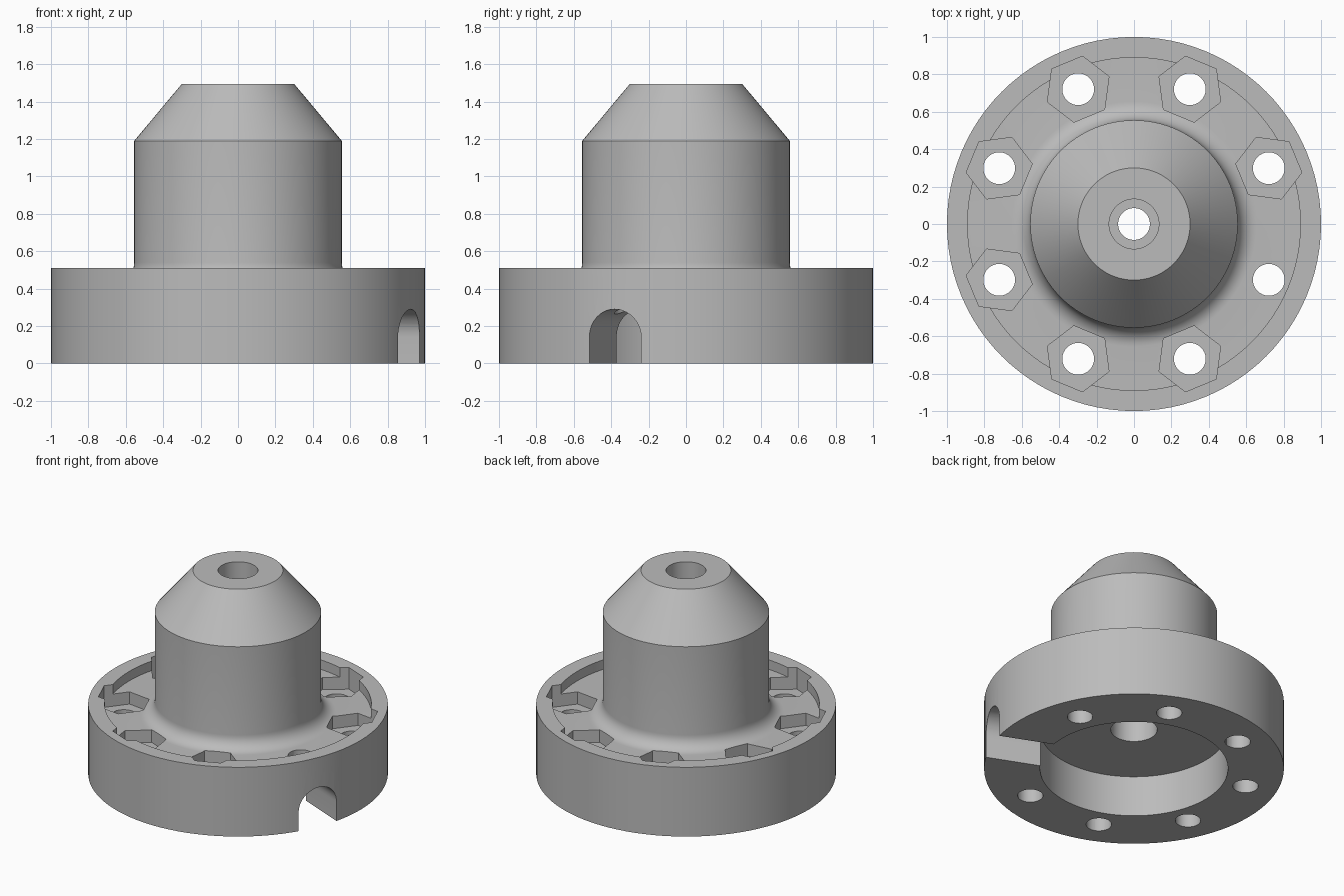
import bpy, bmesh, math
from mathutils import Matrix

cube = bpy.data.objects.get("Cube")
if cube:
    bpy.data.objects.remove(cube, do_unlink=True)

SEGMENTS = 96
BOLT_CIRCLE = 0.78
SLOT_ANGLE = math.radians(-22.5)

grey = bpy.data.materials.new("machined_grey")
grey.use_nodes = True
colour = (0.5, 0.5, 0.5, 1)
grey.diffuse_color = colour
grey.node_tree.nodes["Principled BSDF"].inputs["Base Color"].default_value = colour


def finish(bm, name):
    bmesh.ops.recalc_face_normals(bm, faces=bm.faces)
    mesh = bpy.data.meshes.new(name)
    bm.to_mesh(mesh)
    bm.free()
    mesh.materials.append(grey)
    obj = bpy.data.objects.new(name, mesh)
    bpy.context.collection.objects.link(obj)
    return obj


def lathe(name, profile):
    """Turn a closed (radius, height) outline around z."""
    bm = bmesh.new()
    rings = []
    for i in range(SEGMENTS):
        a = math.tau * i / SEGMENTS
        rings.append([bm.verts.new((r * math.cos(a), r * math.sin(a), z)) for r, z in profile])
    n = len(profile)
    for i in range(SEGMENTS):
        a, b = rings[i], rings[(i + 1) % SEGMENTS]
        for j in range(n):
            k = (j + 1) % n
            bm.faces.new((a[j], b[j], b[k], a[k]))
    return finish(bm, name)


def prism(name, outline, depth, matrix):
    """Extrude a flat outline along its own z, then place it."""
    bm = bmesh.new()
    face = bm.faces.new([bm.verts.new((x, y, 0)) for x, y in outline])
    ext = bmesh.ops.extrude_face_region(bm, geom=[face])
    top = [v for v in ext["geom"] if isinstance(v, bmesh.types.BMVert)]
    bmesh.ops.translate(bm, verts=top, vec=(0, 0, depth))
    bmesh.ops.transform(bm, matrix=matrix, verts=bm.verts)
    return finish(bm, name)


def polygon(sides, radius, turn=0):
    return [(radius * math.cos(turn + math.tau * i / sides),
             radius * math.sin(turn + math.tau * i / sides)) for i in range(sides)]


# Flange, filleted hub, conical nose and stepped bore in one turned body
fillet = [(0.655 - 0.1 * math.sin(t), 0.54 - 0.1 * math.cos(t))
          for t in (math.pi / 2 * i / 8 for i in range(9))]
profile = [(0.155, 0.3), (0.627, 0.3), (0.627, 0), (1, 0), (1, 0.51), (0.89, 0.51), (0.89, 0.44)]
profile += fillet
profile += [(0.555, 1.19), (0.3, 1.495), (0.133, 1.495), (0.133, 1.25),
            (0.085, 1.25), (0.085, 1.05), (0.155, 1.05)]
body = lathe("flanged_hub", profile)

# Bolt holes all round, nut pockets except above the slot
cutters = []
for i in range(8):
    angle = SLOT_ANGLE + math.tau * i / 8
    place = Matrix.Rotation(angle, 4, "Z") @ Matrix.Translation((BOLT_CIRCLE, 0, 0))
    if i:
        pocket = polygon(6, 0.178, math.pi / 6)
        cutters.append(prism("nut_pocket_cutter", pocket, 0.4,
                             place @ Matrix.Translation((0, 0, 0.35))))
    cutters.append(prism("bolt_hole_cutter", polygon(32, 0.085), 1.0,
                         place @ Matrix.Translation((0, 0, -0.2))))

# Round-topped radial slot from the rim into the lower cavity
arch = [(0.15 * math.cos(math.pi * i / 20), 0.14 + 0.15 * math.sin(math.pi * i / 20))
        for i in range(21)]
slot = [(0.15, -0.1)] + arch + [(-0.15, -0.1)]
radial = Matrix(((0, 0, 1, 0.5), (1, 0, 0, 0), (0, 1, 0, 0), (0, 0, 0, 1)))
cutters.append(prism("slot_cutter", slot, 0.7, Matrix.Rotation(SLOT_ANGLE, 4, "Z") @ radial))

bpy.ops.object.select_all(action="DESELECT")
bpy.context.view_layer.objects.active = body
body.select_set(True)
for cutter in cutters:
    cutter.hide_render = True
    mod = body.modifiers.new("cut", "BOOLEAN")
    mod.operation = "DIFFERENCE"
    mod.solver = "EXACT"
    mod.object = cutter
    bpy.ops.object.modifier_apply(modifier=mod.name)
    bpy.data.objects.remove(cutter, do_unlink=True)

bpy.ops.object.shade_smooth_by_angle(angle=math.radians(30))
